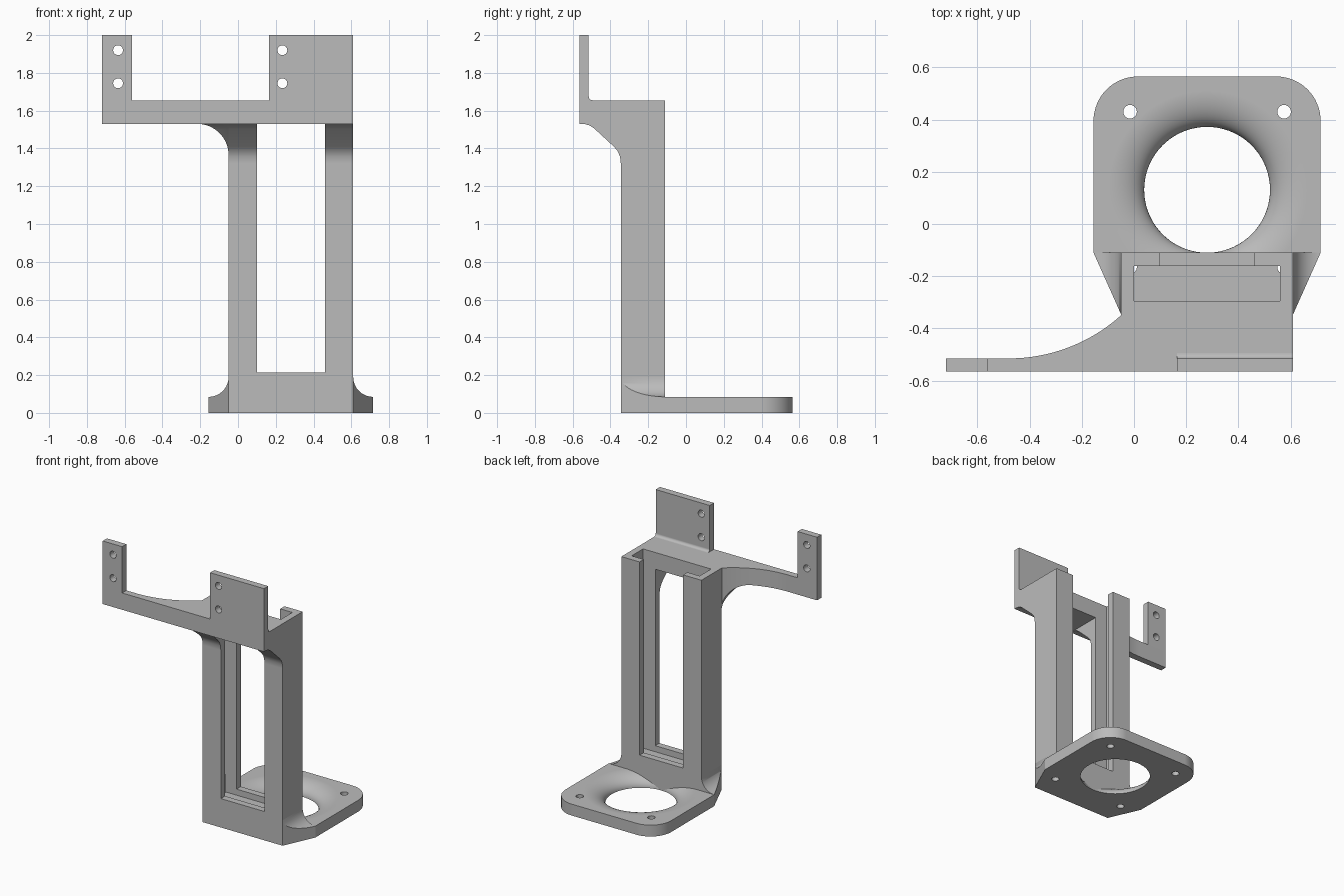
import bpy, bmesh
from math import sin, cos, pi, asin
from mathutils import Matrix, Vector

if "Cube" in bpy.data.objects:
    bpy.data.objects.remove(bpy.data.objects["Cube"])

grey = bpy.data.materials.new("plain grey")
grey.use_nodes = True
grey.diffuse_color = (0.5, 0.5, 0.5, 1)
grey.node_tree.nodes["Principled BSDF"].inputs["Base Color"].default_value = (0.5, 0.5, 0.5, 1)

MID = 0.28                       # centre line of column and base
LEFT, RIGHT = -0.05, 0.61        # column sides
FRONT, BACK = -0.345, -0.11      # column depth
FACE, TAB_BACK = -0.565, -0.515  # front mounting face
DECK_LOW, DECK_TOP = 1.53, 1.655


def arc(cx, cy, r, start, end, steps=16):
    angles = [start + (end - start) * i / steps for i in range(steps + 1)]
    return [(cx + r * cos(a), cy + r * sin(a)) for a in angles]


def prism(name, points, axis, low, high):
    """Extrude a closed profile along an axis."""
    place = {"x": lambda u, v, w: (w, u, v),
             "y": lambda u, v, w: (u, w, v),
             "z": lambda u, v, w: (u, v, w)}[axis]
    bm = bmesh.new()
    face = bm.faces.new([bm.verts.new(place(u, v, low)) for u, v in points])
    ext = bmesh.ops.extrude_face_region(bm, geom=[face])
    moved = [g for g in ext["geom"] if isinstance(g, bmesh.types.BMVert)]
    bmesh.ops.translate(bm, verts=moved, vec=Vector(place(0, 0, high - low)))
    return finish(name, bm)


def finish(name, bm):
    bmesh.ops.recalc_face_normals(bm, faces=bm.faces)
    mesh = bpy.data.meshes.new(name)
    bm.to_mesh(mesh)
    bm.free()
    mesh.materials.append(grey)
    obj = bpy.data.objects.new(name, mesh)
    bpy.context.collection.objects.link(obj)
    return obj


def box(name, x, y, z):
    return prism(name, [(x[0], y[0]), (x[1], y[0]), (x[1], y[1]), (x[0], y[1])], "z", *z)


def activate(obj):
    bpy.ops.object.select_all(action="DESELECT")
    obj.select_set(True)
    bpy.context.view_layer.objects.active = obj


def combine(obj, tool, operation="DIFFERENCE"):
    """Apply a boolean and discard its tool."""
    activate(obj)
    mod = obj.modifiers.new("cut", "BOOLEAN")
    mod.object, mod.operation, mod.solver = tool, operation, "EXACT"
    bpy.ops.object.modifier_apply(modifier=mod.name)
    bpy.data.objects.remove(tool)


def drill(obj, u, v, axis, low, high, r=0.026):
    combine(obj, prism("drill", arc(u, v, r, 0, 2 * pi * 23 / 24, 23), axis, low, high))


# Base plate with rounded rear corners
plan = [(-0.155, BACK), (0.715, BACK)]
plan += arc(0.545, 0.395, 0.17, 0, pi / 2) + arc(0.015, 0.395, 0.17, pi / 2, pi)
base = prism("base_plate", plan, "z", 0, 0.085)

# Flared central opening, turned from a quarter ellipse
bm = bmesh.new()
profile = [(0, -0.05), (0.241, -0.05)]
profile += [(0.381 - 0.14 * cos(a), 0.085 * sin(a)) for a in [pi / 2 * i / 12 for i in range(13)]]
profile += [(0.381, 0.12), (0, 0.12)]
verts = [bm.verts.new((MID + r, 0.131, z)) for r, z in profile]
edges = [bm.edges.new(pair) for pair in zip(verts, verts[1:])]
bmesh.ops.spin(bm, geom=verts + edges, cent=(MID, 0.131, 0), axis=(0, 0, 1),
               angle=2 * pi, steps=72, use_merge=False)
bmesh.ops.remove_doubles(bm, verts=bm.verts, dist=0.0001)
combine(base, finish("flare", bm))
for side in (-1, 1):
    drill(base, MID + side * 0.295, 0.43, "z", -0.1, 0.2)

# Upright column and deck with the sloping front bracket
slope = [(FRONT, 1.32), (-0.349, 1.355), (-0.36, 1.383), (-0.38, 1.408),
         (-0.485, 1.505), (-0.51, 1.522), (-0.54, DECK_LOW), (FACE, DECK_LOW)]
column = prism("upright_column", [(BACK, 0), (FRONT, 0)] + slope
               + [(FACE, DECK_TOP), (BACK, DECK_TOP)], "x", LEFT, RIGHT)
combine(column, box("pocket", (0, 0.56), (-0.295, -0.16), (0.17, 2)))
combine(column, box("window", (0.1, 0.46), (-0.7, -0.25), (0.215, DECK_LOW)))
combine(column, box("rear_gap", (0.1, 0.46), (-0.2, 0), (0.215, 2)))
for side in (-1, 1):
    drill(column, MID + side * 0.295, -0.165, "z", -0.1, 0.3)

# Curved fillets where the column meets the base
fillet = [(LEFT, 0), (-0.155, 0)] + arc(-0.155, 0.19, 0.105, -pi / 2, 0)
foot = prism("right_foot_fillet", fillet, "y", -0.4, BACK)
combine(foot, prism("taper", [(LEFT, FRONT), (LEFT, BACK + 0.1), (-0.155, BACK + 0.1),
                              (-0.155, BACK)], "z", -0.1, 0.3), "INTERSECT")
mirrored = foot.copy()
mirrored.data = foot.data.copy()
mirrored.name = "left_foot_fillet"
mirrored.data.transform(Matrix.Translation((2 * MID, 0, 0)) @ Matrix.Scale(-1, 4, (1, 0, 0)))
mirrored.data.flip_normals()
bpy.context.collection.objects.link(mirrored)

# Side arm with a sweeping rear edge
R = 0.643
sweep = arc(-0.48, TAB_BACK + R, R, -pi / 2 + asin(0.43 / R), -pi / 2, 24)
arm_plan = [(-0.72, FACE), (LEFT, FACE)] + sweep + [(-0.72, TAB_BACK)]
prism("side_arm", arm_plan, "z", DECK_LOW, DECK_TOP)

# Curved gusset under the arm
gusset = prism("arm_gusset", arc(-0.215, 1.365, 0.165, 0, pi / 2) + [(LEFT, DECK_LOW)],
               "y", -0.7, -0.2)
combine(gusset, prism("arm_outline", arm_plan, "z", 1.2, DECK_LOW + 0.1), "INTERSECT")
combine(gusset, prism("slope_outline", slope + [(FACE, 1.6), (-0.2, 1.6), (-0.2, 1.32)],
                      "x", -0.6, 0.2), "INTERSECT")

# Drilled mounting tabs
narrow = box("narrow_tab", (-0.72, -0.56), (FACE, TAB_BACK), (DECK_TOP, 2))
foot_curve = arc(TAB_BACK + 0.02, DECK_TOP + 0.02, 0.02, -pi / 2, -pi, 6)
wide = prism("wide_tab", [(FACE, 2), (FACE, DECK_TOP)] + foot_curve + [(TAB_BACK, 2)],
             "x", 0.165, RIGHT)
for tab, x in ((narrow, -0.635), (wide, 0.235)):
    for z in (1.745, 1.92):
        drill(tab, x, z, "y", -0.7, -0.4)

# Smooth the curved surfaces and keep the corners crisp
for obj in (base, column, foot, mirrored, gusset, wide, narrow, bpy.data.objects["side_arm"]):
    activate(obj)
    bpy.ops.object.shade_smooth_by_angle(angle=0.5)
    obj.modifiers.new("even shading", "WEIGHTED_NORMAL").keep_sharp = True
